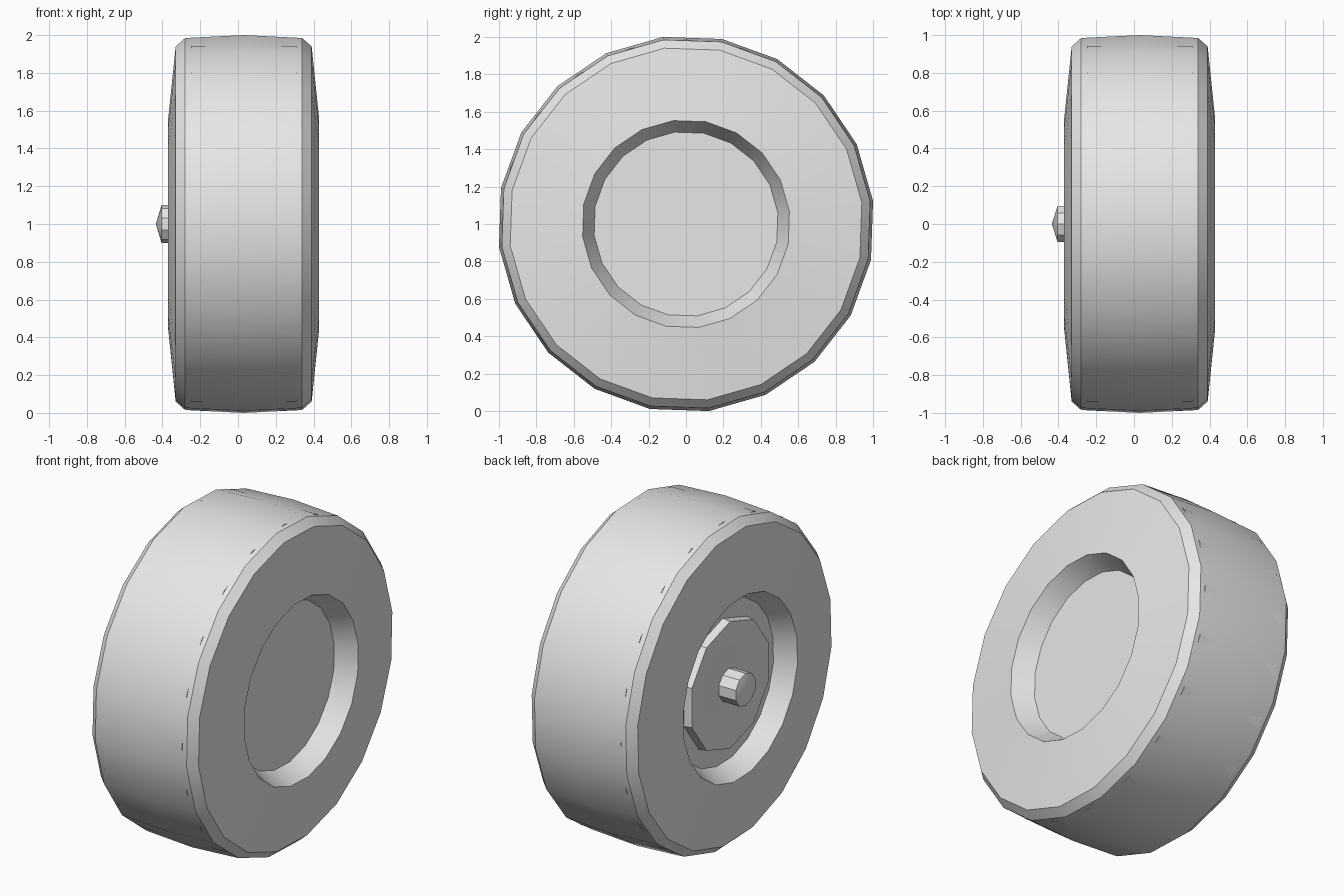
import bpy
import bmesh
from math import sin, cos, radians, tau

cube = bpy.data.objects.get("Cube")
if cube:
    bpy.data.objects.remove(cube, do_unlink=True)

CENTRE_Z = 1.0

grey = bpy.data.materials.new("light_grey")
grey.use_nodes = True
colour = (0.8, 0.8, 0.8, 1.0)
grey.diffuse_color = colour
grey.node_tree.nodes["Principled BSDF"].inputs["Base Color"].default_value = colour


def lathe(name, profile, sides, phase):
    """Spin (x, radius) points around the axle; the ends close on the axis."""
    bm = bmesh.new()
    rings = []
    for x, r in profile:
        if r == 0:
            rings.append([bm.verts.new((x, 0, CENTRE_Z))] * sides)
            continue
        angles = [radians(phase) + tau * i / sides for i in range(sides)]
        rings.append([bm.verts.new((x, r * sin(a), CENTRE_Z + r * cos(a))) for a in angles])
    for a, b in zip(rings, rings[1:]):
        for i in range(sides):
            j = (i + 1) % sides
            corners = dict.fromkeys((a[i], a[j], b[j], b[i]))
            bm.faces.new(list(corners))
    bmesh.ops.recalc_face_normals(bm, faces=bm.faces)
    mesh = bpy.data.meshes.new(name)
    bm.to_mesh(mesh)
    bm.free()
    mesh.materials.append(grey)
    obj = bpy.data.objects.new(name, mesh)
    bpy.context.collection.objects.link(obj)
    bpy.ops.object.select_all(action="DESELECT")
    obj.select_set(True)
    bpy.context.view_layer.objects.active = obj
    bpy.ops.object.shade_smooth_by_angle(angle=radians(30))
    return obj


# Tyre with crowned tread, chamfered shoulders and a dished recess each side
lathe("tyre", [
    (0.295, 0), (0.295, 0.487), (0.43, 0.557), (0.39, 0.947), (0.34, 0.992),
    (0.03, 1.0076),
    (-0.28, 0.992), (-0.33, 0.947), (-0.37, 0.557), (-0.235, 0.487), (-0.235, 0),
], 20, -7)

# Inner drum whose corners just break through the tread flats
lathe("inner_drum", [(0.31, 0), (0.31, 0.987), (-0.25, 0.987), (-0.25, 0)], 20, 0)

# Raised hub plate with a shallow dish around the axle
lathe("hub_plate", [
    (-0.22, 0), (-0.22, 0.40), (-0.30, 0.39), (-0.30, 0.21), (-0.29, 0.16), (-0.29, 0),
], 10, 0)

# Axle stub with a pointed cap
lathe("axle", [(-0.25, 0), (-0.25, 0.1), (-0.405, 0.1), (-0.435, 0)], 10, 0)
